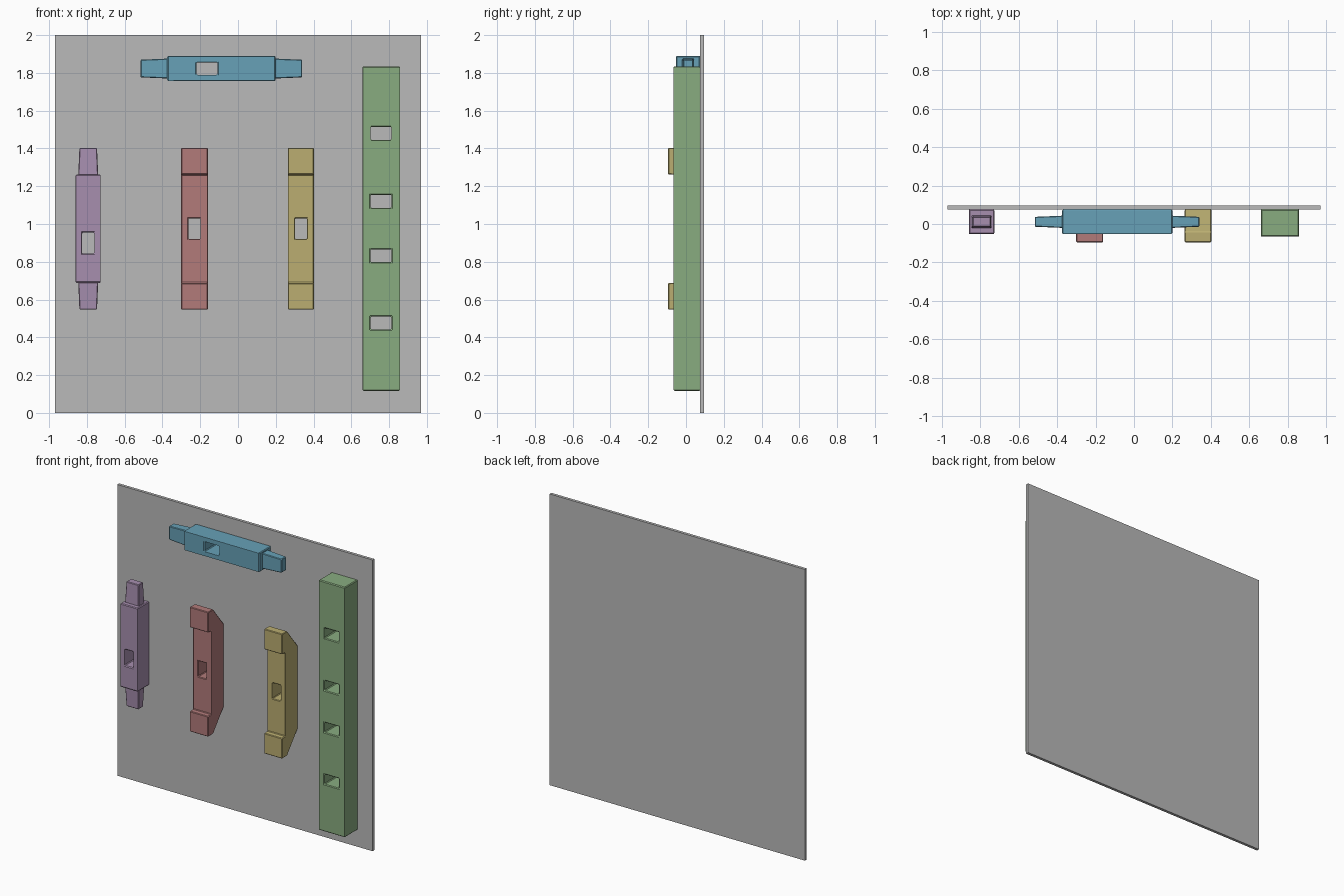
import bpy, bmesh
from mathutils import Matrix

if "Cube" in bpy.data.objects:
    bpy.data.objects.remove(bpy.data.objects["Cube"])


def material(name, rgb):
    m = bpy.data.materials.new(name)
    lin = [((c / 255 + 0.055) / 1.055) ** 2.4 for c in rgb]
    m.diffuse_color = (*lin, 1)
    m.use_nodes = True
    m.node_tree.nodes["Principled BSDF"].inputs["Base Color"].default_value = m.diffuse_color
    return m


GREY = material("board grey", (186, 186, 186))
BLUE = material("rail blue", (103, 161, 183))
PURPLE = material("rail purple", (167, 143, 175))
RED = material("bracket red", (178, 123, 122))
YELLOW = material("bracket yellow", (187, 174, 113))
GREEN = material("post green", (137, 172, 128))


def add_object(name, bm, mat):
    bmesh.ops.recalc_face_normals(bm, faces=bm.faces)
    me = bpy.data.meshes.new(name)
    bm.to_mesh(me)
    bm.free()
    ob = bpy.data.objects.new(name, me)
    bpy.context.collection.objects.link(ob)
    if mat:
        me.materials.append(mat)
    return ob


def add_box(bm, x0, x1, y0, y1, z0, z1):
    mat = Matrix.Translation(((x0 + x1) / 2, (y0 + y1) / 2, (z0 + z1) / 2))
    mat = mat @ Matrix.Diagonal((x1 - x0, y1 - y0, z1 - z0, 1))
    return bmesh.ops.create_cube(bm, size=1, matrix=mat)["verts"]


def box(name, mat, *bounds):
    bm = bmesh.new()
    add_box(bm, *bounds)
    return add_object(name, bm, mat)


def mortise(ob, holes, width=0.005):
    """Cut through holes (x0, x1, z0, z1), then chamfer every edge."""
    bm = bmesh.new()
    for x0, x1, z0, z1 in holes:
        add_box(bm, x0, x1, -0.3, 0.3, z0, z1)
    cutter = add_object(ob.name + "_cutter", bm, None)
    cutter.hide_render = True
    mod = ob.modifiers.new("mortise", "BOOLEAN")
    mod.operation, mod.solver, mod.object = "DIFFERENCE", "EXACT", cutter
    bpy.context.view_layer.update()
    deps = bpy.context.evaluated_depsgraph_get()
    me = bpy.data.meshes.new_from_object(ob.evaluated_get(deps))
    ob.modifiers.clear()
    ob.data = me
    bpy.data.objects.remove(cutter, do_unlink=True)
    chamfer(ob, width)


def chamfer(ob, width):
    mod = ob.modifiers.new("chamfer", "BEVEL")
    mod.width, mod.segments, mod.limit_method = width, 1, "ANGLE"


# Back board
box("back_board", GREY, -0.97, 0.97, 0.075, 0.095, 0, 2)

# Tall post with four mortises
post = box("tall_post", GREEN, 0.66, 0.858, -0.066, 0.075, 0.117, 1.835)
mortise(post, [(0.702, 0.812, z - 0.034, z + 0.034)
               for z in (0.476, 0.832, 1.12, 1.48)])


# Rails: straight body, one mortise, tapered tenon on both ends
def rail(name, mat, centre, z, upright):
    yc, half = 0.0115, 0.287

    def place(ob):
        if upright:
            rot = Matrix(((0, 0, -1, 0), (0, 1, 0, 0), (1, 0, 0, 0), (0, 0, 0, 1)))
        else:
            rot = Matrix.Identity(4)
        ob.data.transform(Matrix.Translation((centre, 0, z)) @ rot)

    body = box(name + "_body", mat, -half, half, -0.052, 0.075, -0.066, 0.066)
    mortise(body, [(-0.131, -0.021, -0.033, 0.033)])
    place(body)
    for side in (-1, 1):
        bm = bmesh.new()
        verts = add_box(bm, half - 0.01, 0.428, yc - 0.032, yc + 0.032, -0.053, 0.053)
        for v in verts:
            if v.co.x > half:          # taper the tip
                v.co.y = yc + (v.co.y - yc) * 0.8
                v.co.z *= 0.88
            v.co.x *= side
        tenon = add_object(name + ("_left_tenon" if side < 0 else "_right_tenon"), bm, mat)
        chamfer(tenon, 0.004)
        place(tenon)


rail("top_rail", BLUE, -0.088, 1.823, False)
rail("upright_rail", PURPLE, -0.793, 0.975, True)


# Brackets: cranked side profile (y, height from centre), mirrored top to bottom
def bracket(name, mat, x0, x1):
    zc = 0.975
    half = [(-0.06, 0.286), (-0.095, 0.288), (-0.095, 0.428), (-0.04, 0.428), (0.075, 0.285)]
    outline = half + [(y, -h) for y, h in reversed(half)]
    bm = bmesh.new()
    face = bm.faces.new([bm.verts.new((x0, y, zc + h)) for y, h in outline])
    ext = bmesh.ops.extrude_face_region(bm, geom=[face])["geom"]
    bmesh.ops.translate(bm, vec=(x1 - x0, 0, 0),
                        verts=[g for g in ext if isinstance(g, bmesh.types.BMVert)])
    ob = add_object(name, bm, mat)
    xc = (x0 + x1) / 2
    mortise(ob, [(xc - 0.032, xc + 0.032, 0.921, 1.029)], 0.004)


bracket("left_bracket", RED, -0.301, -0.16)
bracket("right_bracket", YELLOW, 0.264, 0.402)
